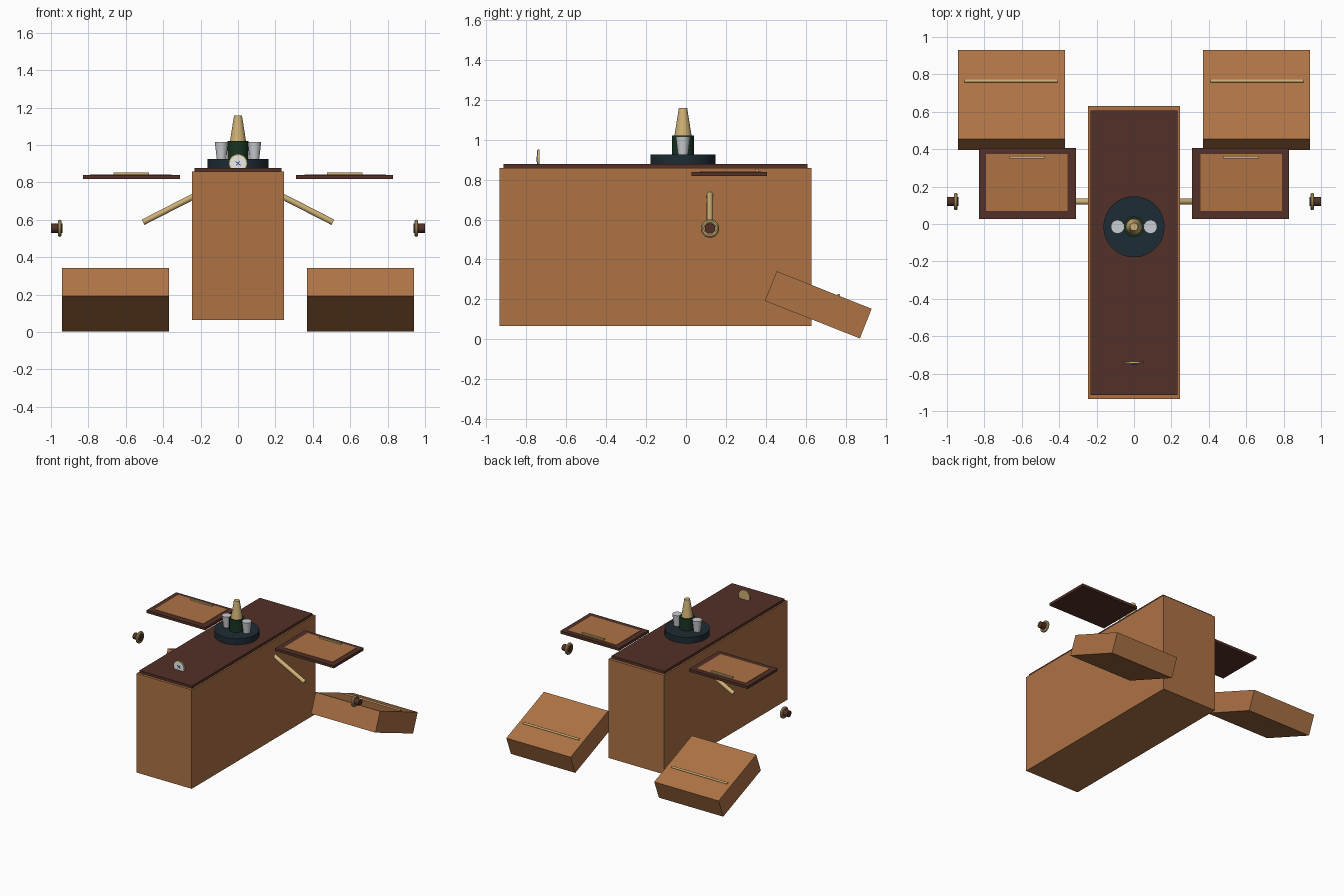
import bpy, math
from mathutils import Vector

if "Cube" in bpy.data.objects:
    bpy.data.objects.remove(bpy.data.objects["Cube"])


def mat(name, rgb):
    m = bpy.data.materials.new(name)
    m.diffuse_color = (*rgb, 1)
    m.use_nodes = True
    m.node_tree.nodes["Principled BSDF"].inputs["Base Color"].default_value = m.diffuse_color
    return m


WOOD = mat("wood", (0.42, 0.17, 0.06))
DARK = mat("dark_wood", (0.085, 0.03, 0.02))
BRASS = mat("brass", (0.62, 0.44, 0.18))
NAVY = mat("navy", (0.012, 0.025, 0.035))
GREEN = mat("bottle_green", (0.01, 0.035, 0.015))
GLASS = mat("glass", (0.6, 0.62, 0.65))
WHITE = mat("clock_white", (0.85, 0.85, 0.8))
BLUE = mat("blue", (0.02, 0.06, 0.3))


def finish(o, name, m, smooth=False):
    o.name = name
    o.data.materials.append(m)
    if smooth:
        bpy.ops.object.shade_smooth_by_angle(angle=math.radians(35))
    return o


def box(name, m, x, y, z, rot=(0, 0, 0)):
    """Box from (min, max) ranges, optionally turned about its centre."""
    bpy.ops.mesh.primitive_cube_add(size=1)
    o = bpy.context.object
    o.scale = [r[1] - r[0] for r in (x, y, z)]
    bpy.ops.object.transform_apply(location=False, rotation=False, scale=True)
    o.location = [(r[0] + r[1]) / 2 for r in (x, y, z)]
    o.rotation_euler = rot
    return finish(o, name, m)


def rod(name, m, a, b, r1, r2=None, sides=32):
    """Cylinder or cone from point a to point b."""
    a, b = Vector(a), Vector(b)
    bpy.ops.mesh.primitive_cone_add(vertices=sides, radius1=r1, radius2=r1 if r2 is None else r2,
                                    depth=(b - a).length, location=(a + b) / 2)
    o = bpy.context.object
    o.rotation_euler = (b - a).to_track_quat('Z', 'Y').to_euler()
    return finish(o, name, m, True)


def ring(name, m, loc, rot, major, minor):
    bpy.ops.mesh.primitive_torus_add(location=loc, rotation=rot, major_radius=major,
                                     minor_radius=minor, major_segments=32, minor_segments=10)
    return finish(bpy.context.object, name, m, True)


# Central console
box("console_body", WOOD, (-.245, .245), (-.935, .63), (.065, .857))
box("console_top", DARK, (-.233, .233), (-.915, .608), (.855, .877))

# Serving tray with bottle
CY = -.015
rod("round_tray", NAVY, (0, CY, .875), (0, CY, .925), .163, sides=48)
rod("bottle_body", GREEN, (0, CY, .92), (0, CY, 1.02), .055)
rod("bottle_neck", BRASS, (0, CY, 1.02), (0, CY, 1.158), .043, .021)

# Small clock, sunk partly into the top
rod("clock_case", BRASS, (0, -.735, .902), (0, -.744, .902), .05)
rod("clock_face", WHITE, (0, -.743, .902), (0, -.747, .902), .043)
for i, (length, ang) in enumerate([(.028, .7), (.036, -.9)]):
    box(f"clock_hand_{i}", BLUE, (-.002, .002), (-.75, -.746),
        (.902 - length / 2, .902 + length / 2), (0, ang, 0))

# Parts repeated on both sides
for side, s in (("left", -1), ("right", 1)):
    def xr(a, b):
        return tuple(sorted((s * a, s * b)))

    rod(f"glass_{side}", GLASS, (s * .088, CY, .922), (s * .088, CY, 1.015), .025, .036)

    # Fold-out table
    box(f"table_frame_{side}", DARK, xr(.31, .83), (.028, .405), (.818, .839))
    box(f"table_panel_{side}", WOOD, xr(.355, .79), (.07, .373), (.83, .842))
    box(f"table_strip_{side}", BRASS, xr(.475, .665), (.349, .363), (.84, .853))

    # Sloping support arm
    rod(f"support_arm_{side}", BRASS, (s * .2, .12, .744), (s * .507, .12, .587), .016)

    # Side knob with brass ring
    rod(f"knob_{side}", DARK, (s * .937, .12, .555), (s * 1.0, .12, .555), .025)
    ring(f"knob_ring_{side}", BRASS, (s * .953, .12, .555), (0, math.pi / 2, 0), .035, .011)

    # Tilted footrest with rail
    box(f"footrest_{side}", WOOD, xr(.37, .94), (.407, .919), (.0925, .2525),
        (math.radians(-21.6), 0, 0))
    rod(f"footrest_rail_{side}", BRASS, (s * .41, .765, .22), (s * .905, .765, .22), .008, sides=16)
